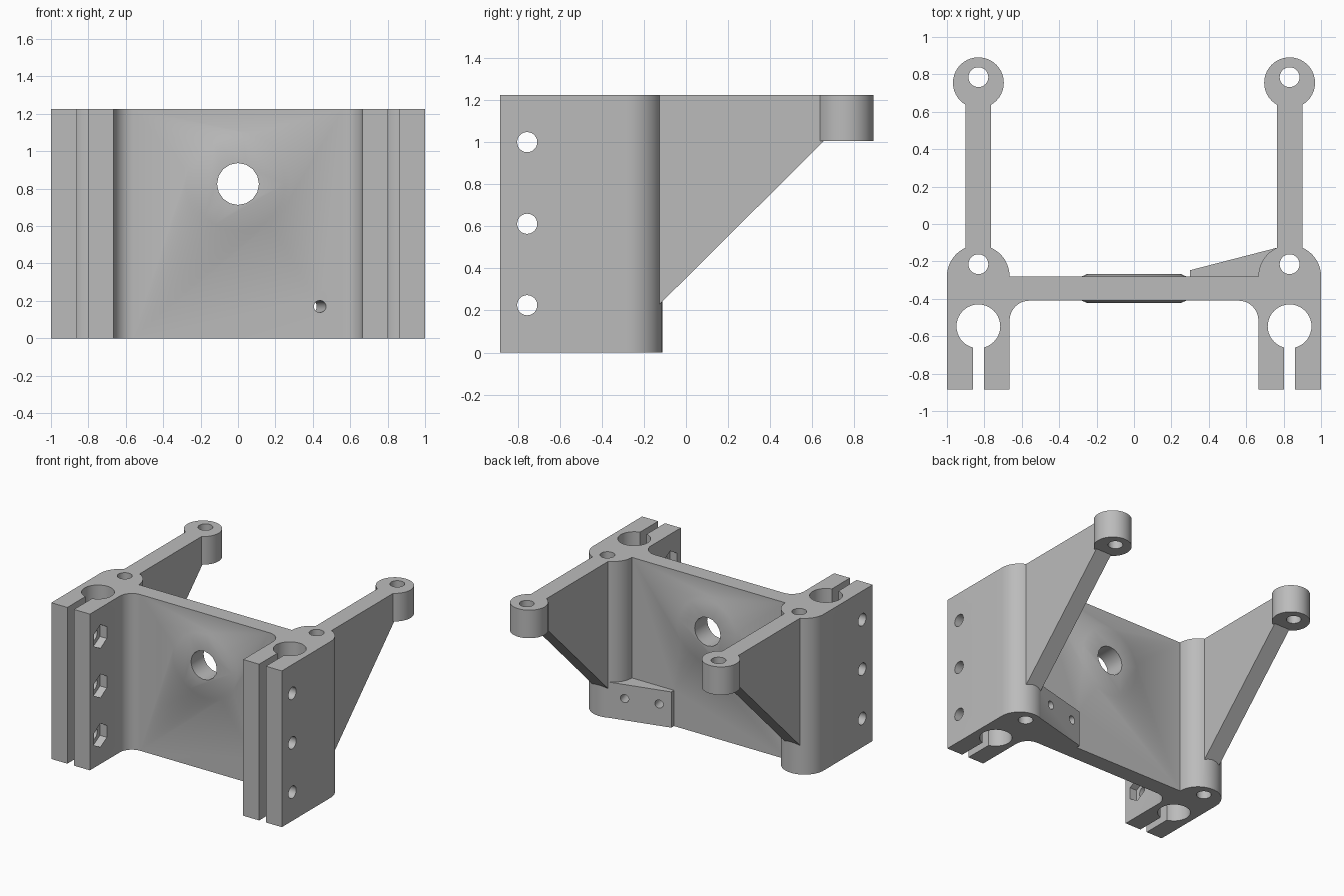
import bpy, bmesh, math
from mathutils import Vector, Matrix

cube = bpy.data.objects.get("Cube")
if cube:
    bpy.data.objects.remove(cube, do_unlink=True)

grey = bpy.data.materials.new("plain grey")
grey.use_nodes = True
colour = (0.5, 0.5, 0.5, 1)
grey.diffuse_color = colour
grey.node_tree.nodes["Principled BSDF"].inputs["Base Color"].default_value = colour

H = 1.225      # overall height
CX = 0.832     # centre line of each clamp, post and arm


def make_object(name, bm):
    bmesh.ops.recalc_face_normals(bm, faces=bm.faces)
    mesh = bpy.data.meshes.new(name)
    bm.to_mesh(mesh)
    bm.free()
    mesh.materials.append(grey)
    obj = bpy.data.objects.new(name, mesh)
    bpy.context.collection.objects.link(obj)
    return obj


def extrude(name, points, offset):
    """Solid made by sweeping a flat outline along an offset."""
    bm = bmesh.new()
    face = bm.faces.new([bm.verts.new(p) for p in points])
    swept = bmesh.ops.extrude_face_region(bm, geom=[face])["geom"]
    bmesh.ops.translate(bm, vec=offset,
                        verts=[v for v in swept if isinstance(v, bmesh.types.BMVert)])
    return make_object(name, bm)


def cylinder(name, start, end, r, r_end=None, sides=40):
    start, end = Vector(start), Vector(end)
    axis = end - start
    bm = bmesh.new()
    place = Matrix.Translation((start + end) / 2) @ axis.to_track_quat('Z', 'Y').to_matrix().to_4x4()
    bmesh.ops.create_cone(bm, cap_ends=True, segments=sides, radius1=r,
                          radius2=r if r_end is None else r_end,
                          depth=axis.length, matrix=place)
    return make_object(name, bm)


def combine(target, tool, operation):
    """Join or cut with a tool solid, then discard the tool."""
    mod = target.modifiers.new("combine", 'BOOLEAN')
    mod.operation, mod.solver, mod.object = operation, 'EXACT', tool
    graph = bpy.context.evaluated_depsgraph_get()
    mesh = bpy.data.meshes.new_from_object(target.evaluated_get(graph))
    target.modifiers.clear()
    target.data = mesh
    bpy.data.objects.remove(tool, do_unlink=True)


def arc(cx, cy, r, a, b, steps):
    return [(cx + r * math.cos(math.radians(a + (b - a) * i / steps)),
             cy + r * math.sin(math.radians(a + (b - a) * i / steps)))
            for i in range(steps + 1)]


# Body outline: web, filleted clamp blocks and rounded back posts
half = arc(0.56, -0.515, 0.105, 90, 0, 10)
half += [(0.665, -0.885), (1, -0.885)]
half += arc(0.8325, -0.28, 0.1675, 0, 180, 24)
outline = half + [(-x, y) for x, y in reversed(half)]
bracket = extrude("bracket", [(x, y, 0) for x, y in outline], (0, 0, H))

# Arms with round end bosses
for s in (-1, 1):
    side = [(-0.15, H), (-0.15, 0.205), (0.655, 1.005), (0.72, 1.005), (0.72, H)]
    arm = extrude("arm", [(s * CX - 0.068, y, z) for y, z in side], (0.136, 0, 0))
    combine(arm, cylinder("boss", (s * CX, 0.755, 1.005), (s * CX, 0.755, H), 0.136), 'UNION')
    combine(bracket, arm, 'UNION')

# Slanted pad on the back of the web
pad = [(0.3, -0.3), (0.3, -0.247), (0.765, -0.127), (0.8, -0.3)]
combine(bracket, extrude("pad", [(x, y, 0) for x, y in pad], (0, 0, 0.28)), 'UNION')

# Shallow raised rings on both faces of the web, around the central hole
for y, d in ((-0.28, 1), (-0.41, -1)):
    combine(bracket, cylinder("ring", (0, y - d * 0.01, 0.825), (0, y + d * 0.013, 0.825),
                              0.3, 0.25, 48), 'UNION')
combine(bracket, cylinder("centre_hole", (0, -0.6, 0.825), (0, 0, 0.825), 0.112, sides=16), 'DIFFERENCE')

# Holes, bores, slots and hexagonal nut pockets on each side
for s in (-1, 1):
    x = s * CX
    for y, r in ((-0.547, 0.117), (-0.215, 0.053), (0.785, 0.053)):
        combine(bracket, cylinder("hole", (x, y, -0.1), (x, y, H + 0.1), r), 'DIFFERENCE')
    slot = [(x - 0.029, -1), (x + 0.029, -1), (x + 0.029, -0.55), (x - 0.029, -0.55)]
    combine(bracket, extrude("slot", [(a, b, -0.1) for a, b in slot], (0, 0, H + 0.2)), 'DIFFERENCE')
    for z in (0.225, 0.612, 1.0):
        combine(bracket, cylinder("bolt_hole", (s * 0.6, -0.755, z), (s * 1.1, -0.755, z),
                                  0.048, sides=24), 'DIFFERENCE')
        combine(bracket, cylinder("nut_pocket", (s * 0.6, -0.755, z), (s * 0.725, -0.755, z),
                                  0.093, sides=6), 'DIFFERENCE')

# Two small holes square to the slanted pad
normal = Vector((-0.12, 0.465, 0)).normalized()
for x in (0.39, 0.643):
    p = Vector((x, -0.247 + (x - 0.3) * 0.258, 0.17))
    combine(bracket, cylinder("pad_hole", p + normal * 0.1, p - normal * 0.36,
                              0.032, sides=20), 'DIFFERENCE')

bpy.ops.object.select_all(action='DESELECT')
bracket.select_set(True)
bpy.context.view_layer.objects.active = bracket
bpy.ops.object.shade_smooth_by_angle(angle=math.radians(30))
